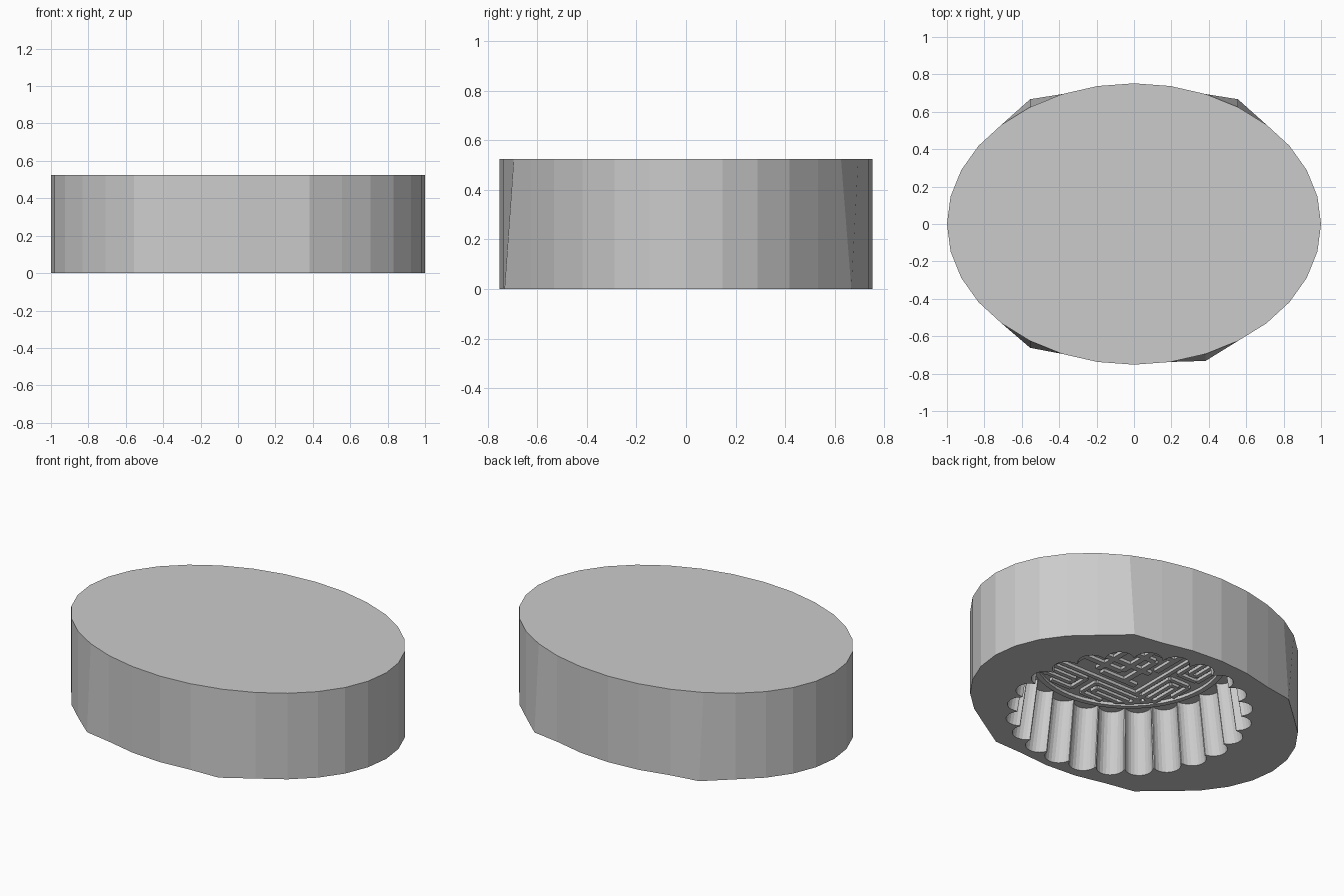
import bpy, bmesh, math

if "Cube" in bpy.data.objects:
    bpy.data.objects.remove(bpy.data.objects["Cube"])

H = 0.525           # block height
CEIL = 0.368        # cavity ceiling height
CX, CY = 0.015, -0.022  # cavity centre

grey = bpy.data.materials.new("plain_grey")
grey.diffuse_color = (0.6, 0.6, 0.6, 1)
grey.use_nodes = True
grey.node_tree.nodes["Principled BSDF"].inputs["Base Color"].default_value = grey.diffuse_color


def finish(bm, name):
    bmesh.ops.recalc_face_normals(bm, faces=bm.faces[:])
    me = bpy.data.meshes.new(name)
    bm.to_mesh(me)
    bm.free()
    me.materials.append(grey)
    ob = bpy.data.objects.new(name, me)
    bpy.context.collection.objects.link(ob)
    return ob


def loft(bm, lower, upper):
    """Closed prism between two equal loops of points."""
    a = [bm.verts.new(p) for p in lower]
    b = [bm.verts.new(p) for p in upper]
    n = len(a)
    for i in range(n):
        bm.faces.new((a[i], a[(i + 1) % n], b[(i + 1) % n], b[i]))
    bm.faces.new(a[::-1])
    bm.faces.new(b)


# Oval block, with four lower rim points pulled outward
bulge = {5: 0.667, 11: 0.667, 21: -0.662, 26: -0.732}
top, bottom = [], []
for k in range(32):
    t = math.tau * k / 32
    x, y = math.cos(t), 0.752 * math.sin(t)
    top.append((x, y, H))
    bottom.append((x, bulge.get(k, y), 0))
bm = bmesh.new()
loft(bm, bottom, top)
block = finish(bm, "mould_block")


# Scalloped cavity, tapering toward its ceiling
def scallop(scale, z, lobes=24, steps=12):
    pts = []
    for k in range(lobes):
        t = math.tau * k / lobes
        for i in range(steps):
            u = t + math.radians(-84 + 168 * i / (steps - 1))
            r = 0.078
            pts.append((CX + scale * (0.606 * math.cos(t) + r * math.cos(u)),
                        CY + scale * (0.606 * math.sin(t) + r * math.sin(u)), z))
    return pts


bm = bmesh.new()
slope = 0.08 / CEIL
loft(bm, scallop(1 + 0.03 * slope, -0.03), scallop(1 - slope * CEIL, CEIL))
cutter = finish(bm, "cavity_cutter")
cutter.hide_render = True
mod = block.modifiers.new("cavity", 'BOOLEAN')
mod.operation = 'DIFFERENCE'
mod.solver = 'EXACT'
mod.object = cutter
bpy.context.view_layer.objects.active = block
block.select_set(True)
bpy.ops.object.modifier_apply(modifier="cavity")
bpy.data.objects.remove(cutter)

# Raised pattern on the cavity ceiling
Z0, Z1 = CEIL - 0.018, CEIL + 0.008


def bar(bm, x1, y1, x2, y2, w=0.024, turn=0):
    dx, dy = x2 - x1, y2 - y1
    d = math.hypot(dx, dy)
    nx, ny = -dy / d * w / 2, dx / d * w / 2
    base = [(x1 + nx, y1 + ny), (x1 - nx, y1 - ny), (x2 - nx, y2 - ny), (x2 + nx, y2 + ny)]
    c, s = math.cos(turn), math.sin(turn)
    base = [(CX + c * x - s * y, CY + s * x + c * y) for x, y in base]
    loft(bm, [(x, y, Z0) for x, y in base], [(x, y, Z1) for x, y in base])


def arc(bm, r, a0, a1, w=0.024, n=16):
    ang = [a0 + (a1 - a0) * i / n for i in range(n + 1)]
    pts = [(CX + (r + w / 2) * math.cos(t), CY + (r + w / 2) * math.sin(t)) for t in ang]
    pts += [(CX + (r - w / 2) * math.cos(t), CY + (r - w / 2) * math.sin(t)) for t in ang[::-1]]
    loft(bm, [(x, y, Z0) for x, y in pts], [(x, y, Z1) for x, y in pts])


# Outer ring in four arcs
bm = bmesh.new()
for q in range(4):
    arc(bm, 0.535, q * math.pi / 2, (q + 1) * math.pi / 2, 0.03)
finish(bm, "pattern_ring")

# Square frame and meander lines, repeated on four sides
bm = bmesh.new()
for q in range(4):
    t = q * math.pi / 2
    bar(bm, 0.28, -0.43, 0.28, 0.27, turn=t)
    for s in (-1, 1):
        bar(bm, 0.325, s * 0.035, 0.325, s * 0.35, turn=t)
        bar(bm, 0.37, s * 0.08, 0.37, s * 0.30, turn=t)
        bar(bm, 0.325, s * 0.035, 0.45, s * 0.035, turn=t)
        bar(bm, 0.415, s * 0.08, 0.415, s * 0.25, turn=t)
        bar(bm, 0.37, s * 0.08, 0.415, s * 0.08, turn=t)
        bar(bm, 0.46, s * 0.035, 0.46, s * 0.18, turn=t)
    arc(bm, 0.49, t + math.radians(30), t + math.radians(60), n=6)
finish(bm, "pattern_meander")

# Abstract lattice in the centre
bm = bmesh.new()
for q in range(4):
    t = q * math.pi / 2
    bar(bm, 0.06, -0.20, 0.06, 0.13, 0.034, t)
    bar(bm, 0.14, -0.06, 0.14, 0.22, 0.034, t)
    bar(bm, 0.21, -0.22, 0.21, 0.02, 0.034, t)
finish(bm, "pattern_lattice")
